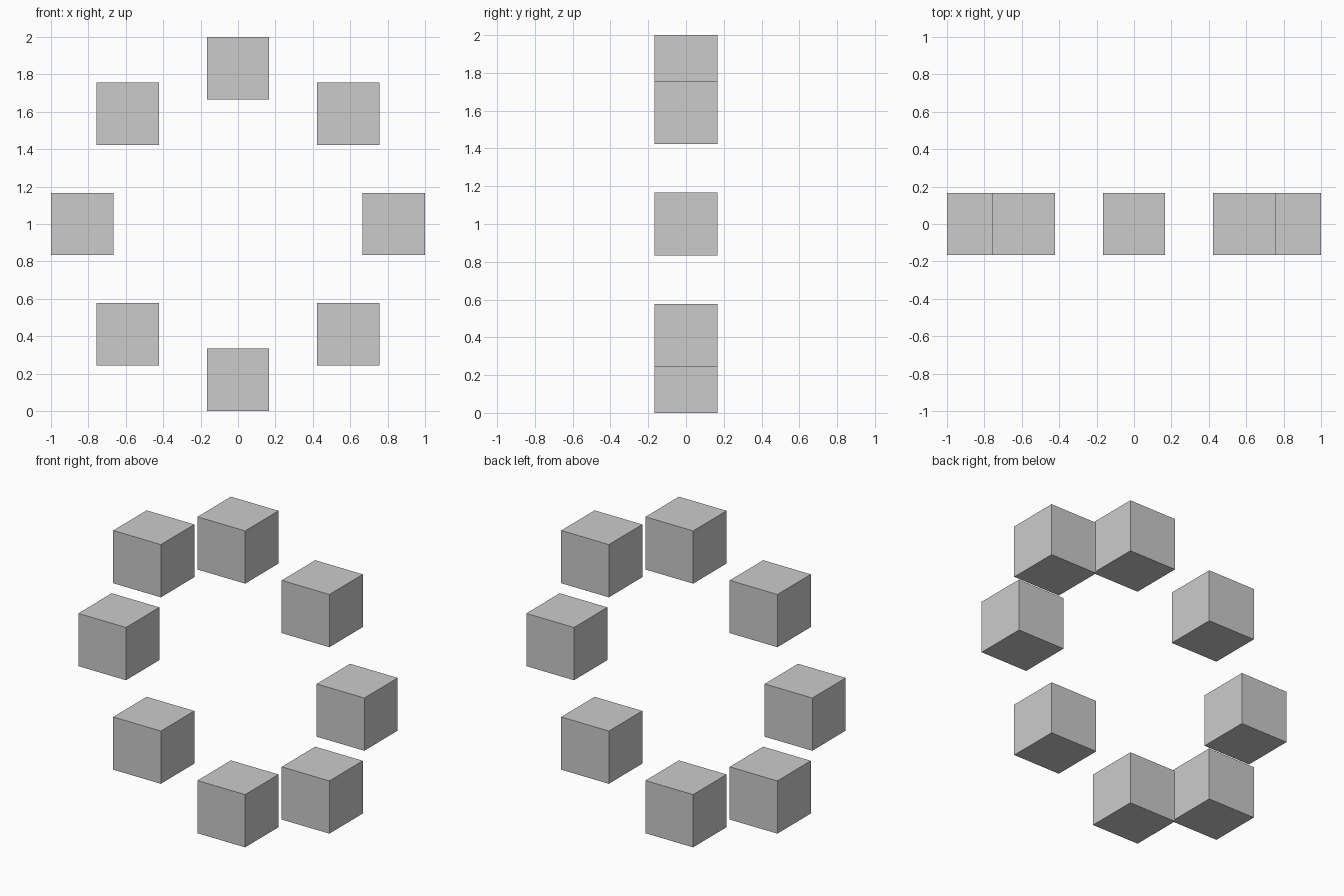
import bpy
import math

if "Cube" in bpy.data.objects:
    bpy.data.objects.remove(bpy.data.objects["Cube"])

COUNT = 8
SIZE = 1 / 3            # cube edge length
RADIUS = 1 - SIZE / 2   # ring radius through cube centres

# Upright ring of axis-aligned cubes sharing one mesh
mesh = None
for i in range(COUNT):
    a = 2 * math.pi * i / COUNT
    loc = (RADIUS * math.cos(a), 0, 1 + RADIUS * math.sin(a))
    if mesh is None:
        bpy.ops.mesh.primitive_cube_add(size=SIZE, location=loc)
        cube = bpy.context.object
        mesh = cube.data
        mesh.name = "ring_cube"
    else:
        cube = bpy.data.objects.new("ring_cube", mesh)
        cube.location = loc
        bpy.context.collection.objects.link(cube)
    cube.name = f"ring_cube_{i + 1}"
